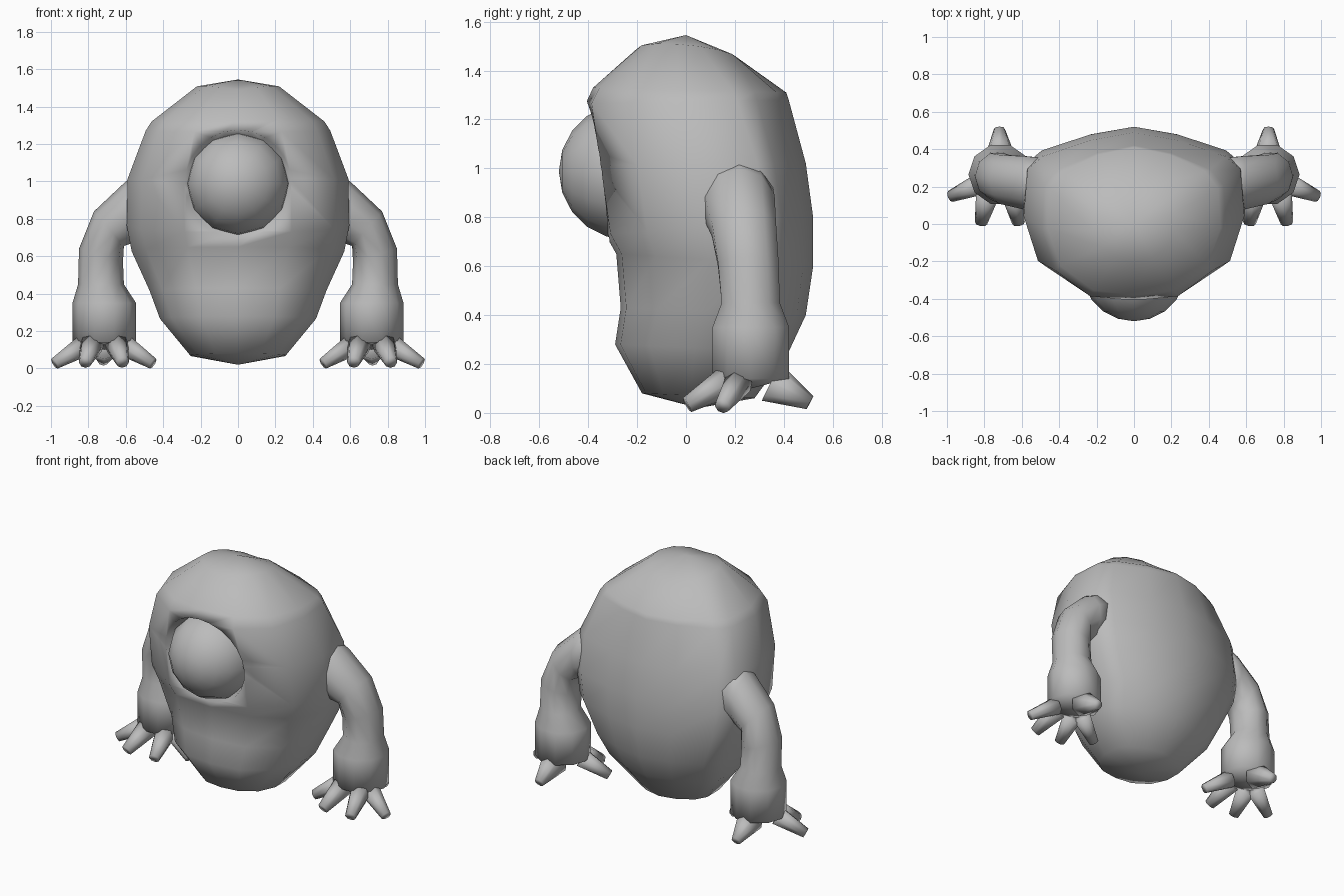
import bpy, bmesh, math
from mathutils import Vector, Matrix

if "Cube" in bpy.data.objects:
    bpy.data.objects.remove(bpy.data.objects["Cube"])

grey = bpy.data.materials.new("plain grey")
grey.diffuse_color = (0.5, 0.5, 0.5, 1)
grey.use_nodes = True
grey.node_tree.nodes["Principled BSDF"].inputs["Base Color"].default_value = grey.diffuse_color


def finish(name, bm):
    bmesh.ops.recalc_face_normals(bm, faces=bm.faces)
    me = bpy.data.meshes.new(name)
    bm.to_mesh(me)
    bm.free()
    me.materials.append(grey)
    for p in me.polygons:
        p.use_smooth = True
    ob = bpy.data.objects.new(name, me)
    bpy.context.collection.objects.link(ob)
    return ob


def loft(bm, rings, start, end):
    """Skin a list of point rings; each end closes on a point."""
    loops = [[bm.verts.new(p) for p in r] for r in rings]
    n = len(loops[0])
    for a, b in zip(loops, loops[1:]):
        for i in range(n):
            bm.faces.new((a[i], a[(i + 1) % n], b[(i + 1) % n], b[i]))
    for loop, tip in ((loops[0], start), (loops[-1], end)):
        t = bm.verts.new(tip)
        for i in range(n):
            bm.faces.new((loop[i], loop[(i + 1) % n], t))


# Body: stacked sections with a flat front, rounder towards the ends
FLAT = [(0, 0), (.48, .025), (.87, .2), (1, .48), (.965, .77), (.83, .85), (.4, .95), (0, 1)]


def section(w, front, back, zf, zb, roundness, lift=0):
    half = []
    for i, (fx, fy) in enumerate(FLAT):
        a = math.pi * i / 7
        x = fx + (math.sin(a) - fx) * roundness
        y = fy + (0.5 - 0.5 * math.cos(a) - fy) * roundness
        half.append((w * x, front + (back - front) * y, zf + (zb - zf) * y + lift * x))
    return half + [(-x, y, z) for x, y, z in half[-2:0:-1]]


body_rings = [  # half width, front y, back y, front z, back z, roundness, side lift
    (.26, -.18, .28, .08, .06, .5),
    (.42, -.29, .42, .28, .25, .25),
    (.475, -.267, .49, .43, .40, .2),
    (.57, -.285, .52, .65, .60, .1),
    (.595, -.33, .52, .73, .80, 0),
    (.59, -.37, .49, 1.01, 1.02, 0),
    (.495, -.41, .42, 1.265, 1.28, .15),
    (.465, -.38, .41, 1.33, 1.31, .3),
    (.225, -.20, .21, 1.49, 1.45, .9, .035),
]
bm = bmesh.new()
loft(bm, [section(*r) for r in body_rings], (0, .05, .02), (0, 0, 1.545))
body = finish("body", bm)

# Eye socket: shallow tapered recess cut into the tilted face
tilt = Matrix.Translation((0, -.368, .985)) @ Matrix.Rotation(math.radians(98.5), 4, 'X')
bm = bmesh.new()
bmesh.ops.create_cone(bm, cap_ends=True, segments=24, radius1=.255, radius2=.32, depth=.16,
                      matrix=tilt @ Matrix.Translation((0, 0, -.02)))
cutter = finish("socket_cutter", bm)
cutter.hide_render = True
cutter.hide_viewport = True
cut = body.modifiers.new("socket", 'BOOLEAN')
cut.operation = 'DIFFERENCE'
cut.solver = 'EXACT'
cut.object = cutter

# Eye: ball with its pole facing forward
bm = bmesh.new()
bmesh.ops.create_uvsphere(bm, u_segments=12, v_segments=10, radius=.28,
                          matrix=Matrix.Translation((0, -.24, .988)) @ Matrix.Rotation(math.pi / 2, 4, 'X'))
finish("eye", bm)

# Arm sections: outer x, outer z, inner x, inner z, front y, back y
arm_rings = [
    (.50, 1.06, .46, .70, .06, .36),
    (.60, 1.00, .565, .67, .07, .37),
    (.77, .84, .61, .655, .10, .375),
    (.85, .64, .615, .57, .125, .385),
    (.855, .45, .61, .45, .14, .39),
    (.885, .35, .545, .35, .10, .43),
    (.885, .14, .545, .14, .10, .43),
]


def arm_section(xo, zo, xi, zi, y0, y1):
    pts = []
    for i in range(10):
        a = math.tau * i / 10
        c, s = math.cos(a), math.sin(a)
        pts.append(((xo + xi) / 2 + (xo - xi) / 2 * c,
                    (y0 + y1) / 2 + (y1 - y0) / 2 * s,
                    (zo + zi) / 2 + (zo - zi) / 2 * c))
    return pts


# Fingers: base point, tip point, base radius, tip radius
fingers = [
    ((.82, .215, .125), (.98, .148, .027), .06, .032),
    ((.78, .17, .13), (.818, .005, .033), .065, .034),
    ((.65, .17, .13), (.617, .005, .033), .065, .034),
    ((.61, .215, .125), (.455, .148, .027), .06, .032),
    ((.715, .35, .125), (.72, .507, .042), .085, .03),
]

for side, sx in (("right", 1), ("left", -1)):
    mirror = Matrix.Diagonal((sx, 1, 1, 1))
    bm = bmesh.new()
    loft(bm, [arm_section(*r) for r in arm_rings], (.45, .23, .87), (.715, .265, .1))
    bmesh.ops.transform(bm, verts=bm.verts, matrix=mirror)
    finish(side + "_arm", bm)
    bm = bmesh.new()
    for base, tip, r1, r2 in fingers:
        a, b = Vector(base), Vector(tip)
        d = b - a
        m = Matrix.Translation((a + b) / 2) @ d.to_track_quat('Z', 'Y').to_matrix().to_4x4()
        bmesh.ops.create_cone(bm, cap_ends=True, segments=8, radius1=r1, radius2=r2,
                              depth=d.length, matrix=m)
    bmesh.ops.transform(bm, verts=bm.verts, matrix=mirror)
    finish(side + "_fingers", bm)
